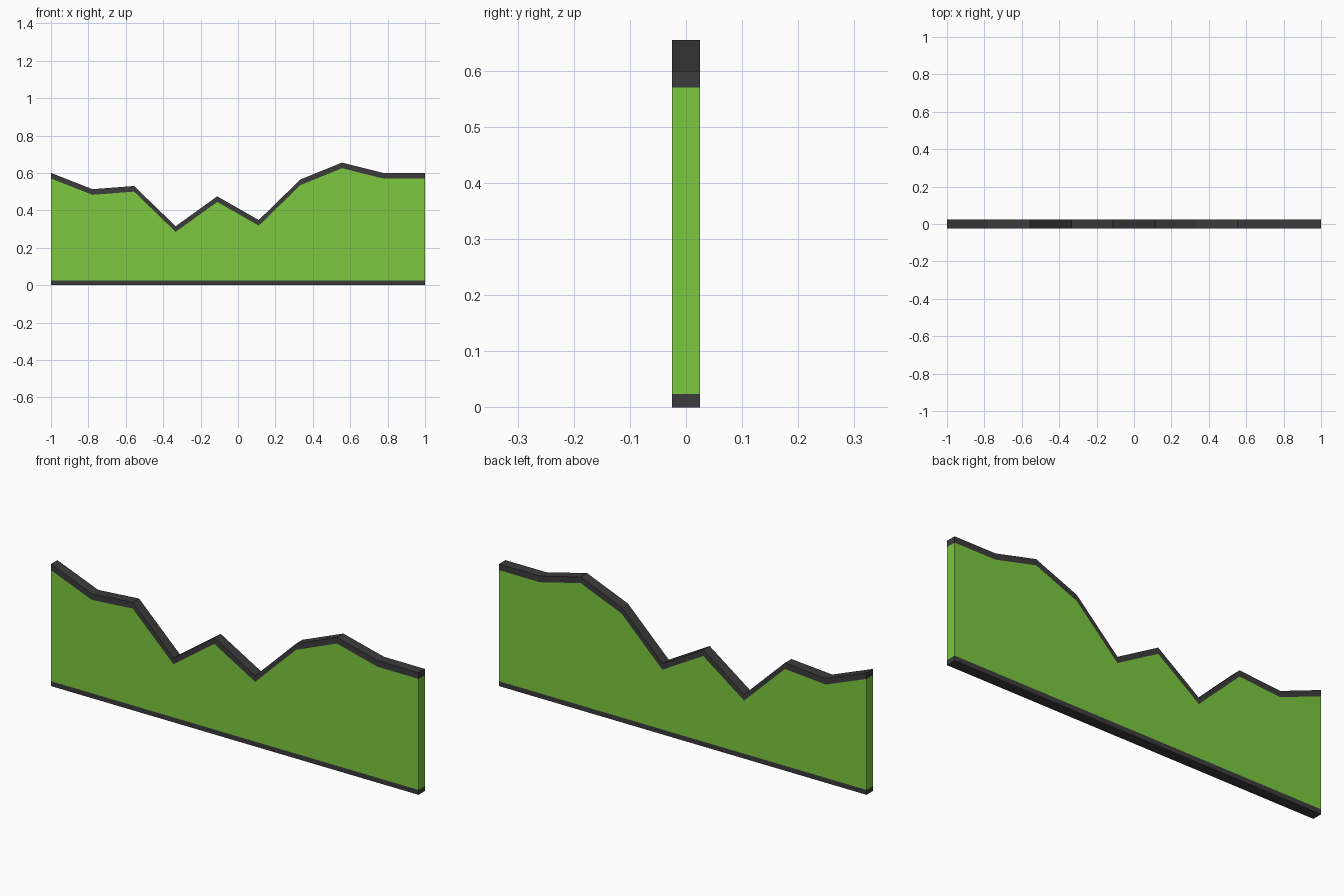
import bpy, bmesh

if "Cube" in bpy.data.objects:
    bpy.data.objects.remove(bpy.data.objects["Cube"])

DEPTH = 0.05    # thickness in y
BASE = 0.024    # height of the base strip
LINE = 0.03     # height of the top line band

# Heights of the graph line at evenly spaced x positions
heights = [0.60, 0.513, 0.53, 0.315, 0.475, 0.348, 0.565, 0.655, 0.60, 0.60]
n = len(heights)
top = [(-1 + 2 * i / (n - 1), h) for i, h in enumerate(heights)]
under = [(x, z - LINE) for x, z in top]


def material(name, color):
    mat = bpy.data.materials.new(name)
    mat.diffuse_color = (*color, 1)
    mat.use_nodes = True
    mat.node_tree.nodes["Principled BSDF"].inputs["Base Color"].default_value = mat.diffuse_color
    return mat


def slab(name, outline, mat):
    """Extrude an x-z outline through the depth, centred on y = 0."""
    bm = bmesh.new()
    face = bm.faces.new([bm.verts.new((x, -DEPTH / 2, z)) for x, z in outline])
    ext = bmesh.ops.extrude_face_region(bm, geom=[face], use_keep_orig=True)
    verts = [g for g in ext["geom"] if isinstance(g, bmesh.types.BMVert)]
    bmesh.ops.translate(bm, verts=verts, vec=(0, DEPTH, 0))
    bmesh.ops.recalc_face_normals(bm, faces=bm.faces)
    mesh = bpy.data.meshes.new(name)
    bm.to_mesh(mesh)
    bm.free()
    mesh.materials.append(mat)
    obj = bpy.data.objects.new(name, mesh)
    bpy.context.collection.objects.link(obj)
    return obj


green = material("green", (0.2, 0.59, 0.05))
dark = material("dark_grey", (0.045, 0.045, 0.045))

# Base strip
slab("base_strip", [(-1, 0), (1, 0), (1, BASE), (-1, BASE)], dark)
# Filled area below the line
slab("area_fill", [(-1, BASE), (1, BASE)] + under[::-1], green)
# Dark band following the graph line
slab("top_line", under + top[::-1], dark)
